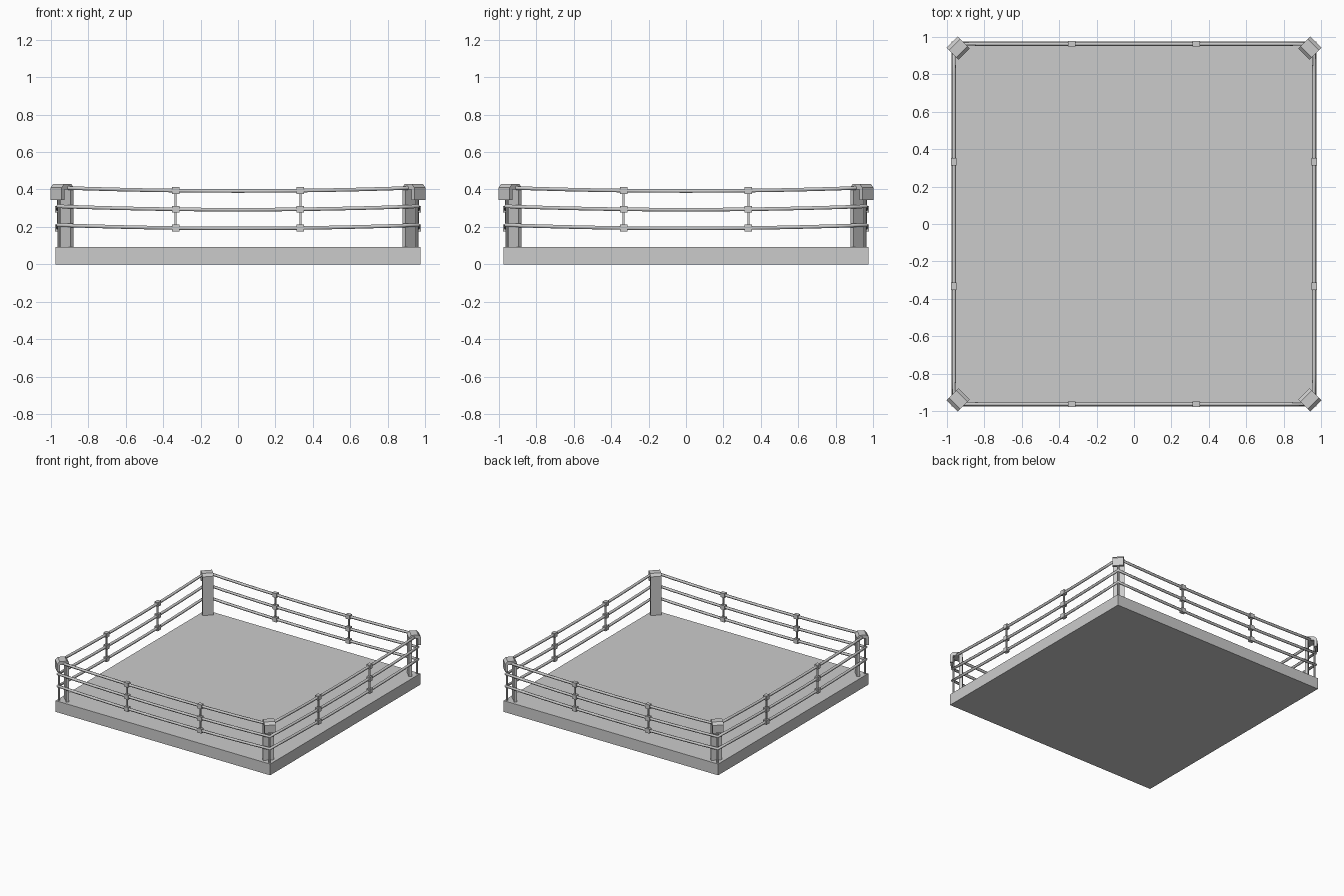
import bpy, math
from mathutils import Matrix, Vector

cube = bpy.data.objects.get("Cube")
if cube:
    bpy.data.objects.remove(cube, do_unlink=True)

grey = bpy.data.materials.new("light_grey")
grey.use_nodes = True
color = (0.6, 0.6, 0.6, 1)
grey.diffuse_color = color
grey.node_tree.nodes["Principled BSDF"].inputs["Base Color"].default_value = color

EDGE = 0.963          # distance of the ropes from the centre
SPACER = 0.333        # spacer positions along each side
SAG = 0.018
ROPES = (("lower", 0.21), ("middle", 0.31), ("top", 0.41))


def add_mesh(name, verts, faces):
    mesh = bpy.data.meshes.new(name)
    mesh.from_pydata(verts, [], faces)
    mesh.materials.append(grey)
    obj = bpy.data.objects.new(name, mesh)
    bpy.context.collection.objects.link(obj)
    return obj


def box(name, center, size, turn=0):
    bpy.ops.mesh.primitive_cube_add(size=1)
    obj = bpy.context.object
    obj.name = name
    obj.data.transform(Matrix.Diagonal((*size, 1)))
    rot = Matrix.Rotation(turn, 4, "Z")
    obj.matrix_world = rot @ Matrix.Translation(center)
    obj.data.materials.append(grey)
    return obj


def rope_height(z, t):
    return z - SAG * (1 - (t / EDGE) ** 2)


# Platform
box("platform", (0, 0, 0.046), (1.95, 1.95, 0.092))

# Sagging ropes, each one closed loop around the ring
STEPS = 12
for label, z in ROPES:
    points = []
    for side in range(4):
        rot = Matrix.Rotation(side * math.pi / 2, 3, "Z")
        for i in range(STEPS):
            t = EDGE * (2 * i / STEPS - 1)
            points.append(rot @ Vector((t, -EDGE, rope_height(z, t))))
    curve = bpy.data.curves.new(label + "_rope", "CURVE")
    curve.dimensions = "3D"
    curve.bevel_depth = 0.011
    curve.bevel_resolution = 1
    spline = curve.splines.new("POLY")
    spline.points.add(len(points) - 1)
    for p, co in zip(spline.points, points):
        p.co = (*co, 1)
    spline.use_cyclic_u = True
    curve.materials.append(grey)
    bpy.context.collection.objects.link(bpy.data.objects.new(label + "_rope", curve))

# Spacer straps with a sleeve around every rope
for side in range(4):
    turn = side * math.pi / 2
    for x in (-SPACER, SPACER):
        low, high = (rope_height(z, x) for z in (ROPES[0][1], ROPES[-1][1]))
        box("spacer_strap", (x, -EDGE, (low + high) / 2), (0.011, 0.011, high - low), turn)
        for label, z in ROPES:
            box(label + "_rope_sleeve", (x, -EDGE, rope_height(z, x)),
                (0.038, 0.03, 0.036), turn)

# Corner cushions: a strip rising inside the corner and folding over the top
PROFILE = [(1.284, 0.09), (1.284, 0.41), (1.302, 0.43), (1.356, 0.43), (1.375, 0.41),
           (1.375, 0.345), (1.353, 0.345), (1.353, 0.40), (1.307, 0.40), (1.307, 0.09)]
HALF = 0.042
n = len(PROFILE)
for corner in range(4):
    turn = math.pi / 4 + corner * math.pi / 2
    verts = [(d, w, z) for w in (-HALF, HALF) for d, z in PROFILE]
    faces = [tuple(range(n)), tuple(reversed(range(n, 2 * n)))]
    faces += [(i, i + n, (i + 1) % n + n, (i + 1) % n) for i in range(n)]
    cushion = add_mesh("corner_cushion", verts, faces)
    cushion.matrix_world = Matrix.Rotation(turn, 4, "Z")

    # Slim pole that carries the ropes
    bpy.ops.mesh.primitive_cylinder_add(vertices=8, radius=0.009, depth=0.32)
    pole = bpy.context.object
    pole.name = "corner_pole"
    pole.data.materials.append(grey)
    pole.matrix_world = Matrix.Rotation(turn, 4, "Z") @ Matrix.Translation((1.353, 0, 0.25))
    bpy.ops.object.shade_smooth_by_angle()
